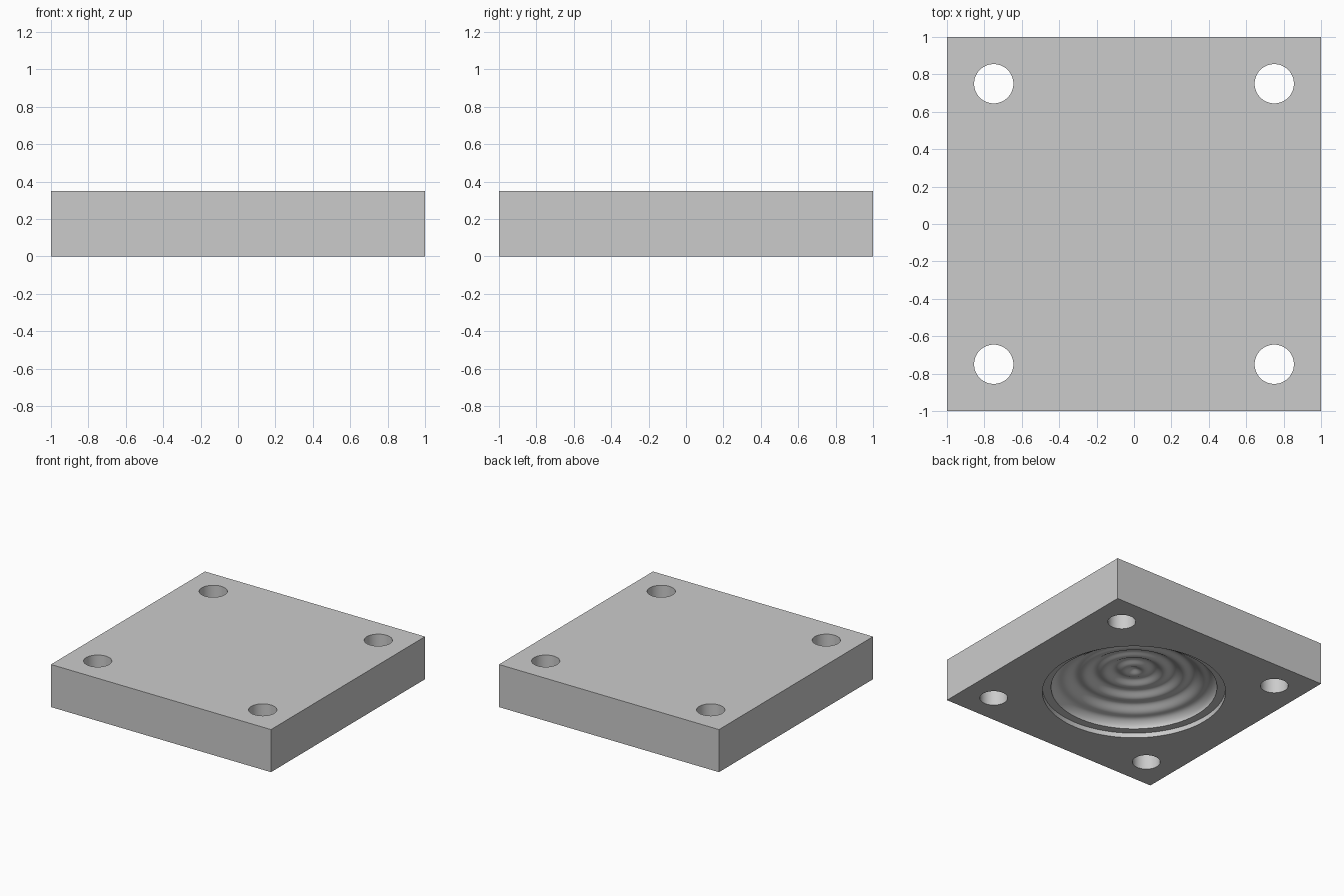
import bpy, bmesh, math

old = bpy.data.objects.get("Cube")
if old:
    bpy.data.objects.remove(old, do_unlink=True)

HEIGHT = 0.35
RIM_R, RIM_Z = 0.69, 0.04      # shallow step around the cavity
DOME_R, DOME_H = 0.625, 0.17   # rippled domed cavity
WAVE, AMP = 0.15, 0.012

grey = bpy.data.materials.new("plain grey")
grey.use_nodes = True
colour = (0.6, 0.6, 0.6, 1)
grey.diffuse_color = colour
grey.node_tree.nodes["Principled BSDF"].inputs["Base Color"].default_value = colour


def finish(name, bm):
    bmesh.ops.recalc_face_normals(bm, faces=bm.faces)
    mesh = bpy.data.meshes.new(name)
    bm.to_mesh(mesh)
    bm.free()
    mesh.materials.append(grey)
    obj = bpy.data.objects.new(name, mesh)
    bpy.context.collection.objects.link(obj)
    return obj


def lathe(name, profile, steps):
    """Revolve (radius, height) points around z; the ends lie on the axis."""
    bm = bmesh.new()
    verts = [bm.verts.new((r, 0, z)) for r, z in profile]
    edges = [bm.edges.new(pair) for pair in zip(verts, verts[1:])]
    bmesh.ops.spin(bm, geom=verts + edges, cent=(0, 0, 0), axis=(0, 0, 1),
                   angle=math.tau, steps=steps, use_duplicate=False)
    bmesh.ops.remove_doubles(bm, verts=bm.verts, dist=1e-5)
    return finish(name, bm)


def cavity_z(r):
    t = r / DOME_R
    dome = DOME_H * math.sqrt(max(0, 1 - t * t))
    ripple = AMP * (math.cos(math.tau * r / WAVE) - 1) * (1 - t ** 8)
    return RIM_Z + dome + ripple


# Square plate
bm = bmesh.new()
bmesh.ops.create_cube(bm, size=2)
for v in bm.verts:
    v.co.z = (v.co.z + 1) * HEIGHT / 2
plate = finish("mould_plate", bm)

# Cutter for the stepped, rippled cavity; points crowd toward the steep rim
N = 90
radii = [DOME_R * math.sin(math.pi / 2 * i / N) for i in range(N + 1)]
profile = [(r, cavity_z(r)) for r in radii]
profile += [(RIM_R, RIM_Z), (RIM_R, -0.1), (0, -0.1)]
cutters = [lathe("cavity_cutter", profile, 96)]

# Cutters for the four corner bolt holes
for x in (-0.75, 0.75):
    for y in (-0.75, 0.75):
        hole = lathe("bolt_hole_cutter", [(0, -0.1), (0.105, -0.1), (0.105, 0.5), (0, 0.5)], 64)
        hole.location = (x, y, 0)
        cutters.append(hole)

bpy.context.view_layer.objects.active = plate
for cutter in cutters:
    cutter.hide_render = True
    mod = plate.modifiers.new("cut", 'BOOLEAN')
    mod.operation = 'DIFFERENCE'
    mod.solver = 'EXACT'
    mod.object = cutter
    bpy.ops.object.modifier_apply(modifier=mod.name)
    bpy.data.objects.remove(cutter, do_unlink=True)

bpy.ops.object.select_all(action='DESELECT')
plate.select_set(True)
bpy.ops.object.shade_smooth_by_angle(angle=math.radians(30))
